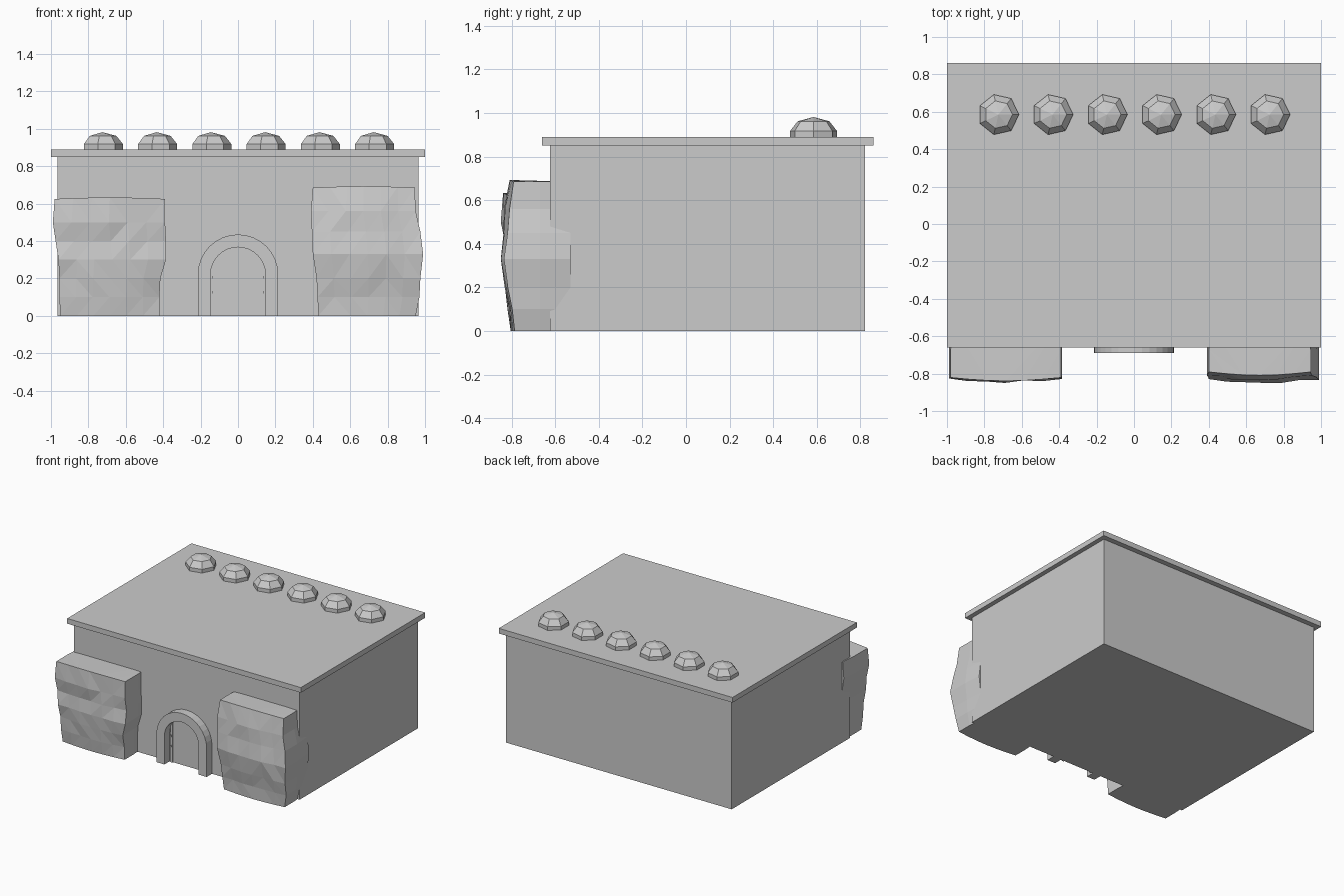
import bpy, bmesh, math, random

random.seed(4)
if "Cube" in bpy.data.objects:
    bpy.data.objects.remove(bpy.data.objects["Cube"])

stone = bpy.data.materials.new("grey_stone")
stone.use_nodes = True
GREY = (0.6, 0.6, 0.6, 1)
stone.diffuse_color = GREY
stone.node_tree.nodes["Principled BSDF"].inputs["Base Color"].default_value = GREY


def finish(name, bm):
    bmesh.ops.recalc_face_normals(bm, faces=bm.faces)
    mesh = bpy.data.meshes.new(name)
    bm.to_mesh(mesh)
    bm.free()
    mesh.materials.append(stone)
    obj = bpy.data.objects.new(name, mesh)
    bpy.context.collection.objects.link(obj)
    return obj


def box(name, x, y, z):
    bm = bmesh.new()
    bmesh.ops.create_cube(bm, size=1)
    for v in bm.verts:
        for axis, (lo, hi) in enumerate((x, y, z)):
            v.co[axis] = lo if v.co[axis] < 0 else hi
    return finish(name, bm)


def loft(bm, rings, close_ends=True):
    """Skin a list of equally long closed rings of points."""
    rows = [[bm.verts.new(p) for p in ring] for ring in rings]
    n = len(rows[0])
    for a, b in zip(rows, rows[1:]):
        for i in range(n):
            j = (i + 1) % n
            bm.faces.new((a[i], a[j], b[j], b[i]))
    if close_ends:
        bm.faces.new(rows[0])
        bm.faces.new(rows[-1])
    return rows


# Main hall and its overhanging flat roof
box("building_body", (-0.965, 0.965), (-0.625, 0.82), (0, 0.85))
box("roof_slab", (-1, 1), (-0.66, 0.86), (0.85, 0.89))


# Row of seven-sided roof domes
def dome(name, cx, cy):
    bm = bmesh.new()
    profile = ((0.11, 0.885), (0.11, 0.918), (0.075, 0.962))
    rings = [[(cx + r * math.cos(i * math.tau / 7), cy + r * math.sin(i * math.tau / 7), z)
              for i in range(7)] for r, z in profile]
    rows = loft(bm, rings, close_ends=False)
    bm.faces.new(rows[0])
    apex = bm.verts.new((cx, cy, 0.982))
    for i in range(7):
        bm.faces.new((rows[-1][i], rows[-1][(i + 1) % 7], apex))
    finish(name, bm)


for k in range(6):
    dome(f"roof_dome_{k + 1}", -0.725 + 0.29 * k, 0.585)


# Arched door surround: a square section swept up, over and down
def arch(name, outer, inner, spring, front, back):
    path = [(1, 0, 0)]
    for i in range(17):
        a = math.pi * i / 16
        path.append((math.cos(a), math.sin(a), spring))
    path.append((-1, 0, 0))
    rings = [[(r * c, y, base + r * s) for r, y in
              ((outer, front), (inner, front), (inner, back), (outer, back))]
             for c, s, base in path]
    bm = bmesh.new()
    loft(bm, rings)
    return finish(name, bm)


arch("door_arch", 0.215, 0.147, 0.22, -0.69, -0.615)

# Thin door frame and hinges inside the arch
for side, label in ((1, "left"), (-1, "right")):
    box("door_jamb_" + label, sorted((side * 0.117, side * 0.135)), (-0.633, -0.62), (0, 0.335))
    for z in (0.12, 0.2):
        box("door_hinge_" + label, sorted((side * 0.122, side * 0.138)), (-0.637, -0.62), (z, z + 0.012))
box("door_lintel", (-0.1, 0.1), (-0.633, -0.62), (0.335, 0.345))


# Rough boulders flanking the door; each level is (z, min x, max x, front y)
def boulder(name, levels, columns=7):
    bm = bmesh.new()
    grid = []
    last = len(levels) - 1
    for k, (z, x0, x1, front) in enumerate(levels):
        row = []
        for i in range(columns):
            t = i / (columns - 1)
            bulge = 0.018 * math.sin(math.pi * t)
            rough = 0 if k in (0, last) else random.uniform(-0.007, 0.007)
            crown = 0.008 * math.sin(math.pi * t) if k == last else 0
            row.append((x0 + (x1 - x0) * t, front + 0.014 - bulge + rough, z + crown))
        row += [(x1, -0.67, z), (x1 - 0.01, -0.53, z), (x0 + 0.01, -0.53, z), (x0, -0.67, z)]
        grid.append(row)
    loft(bm, grid)
    bmesh.ops.triangulate(bm, faces=bm.faces)
    finish(name, bm)


boulder("right_boulder", (
    (0, -0.95, -0.42, -0.80), (0.1, -0.955, -0.42, -0.81), (0.2, -0.955, -0.415, -0.825),
    (0.3, -0.96, -0.385, -0.84), (0.4, -0.975, -0.385, -0.83), (0.5, -0.99, -0.39, -0.84),
    (0.625, -0.98, -0.39, -0.835)))
boulder("left_boulder", (
    (0, 0.43, 0.95, -0.80), (0.1, 0.425, 0.97, -0.81), (0.2, 0.42, 0.975, -0.825),
    (0.33, 0.4, 0.99, -0.845), (0.45, 0.395, 0.975, -0.83), (0.56, 0.39, 0.95, -0.825),
    (0.685, 0.4, 0.945, -0.805)))
